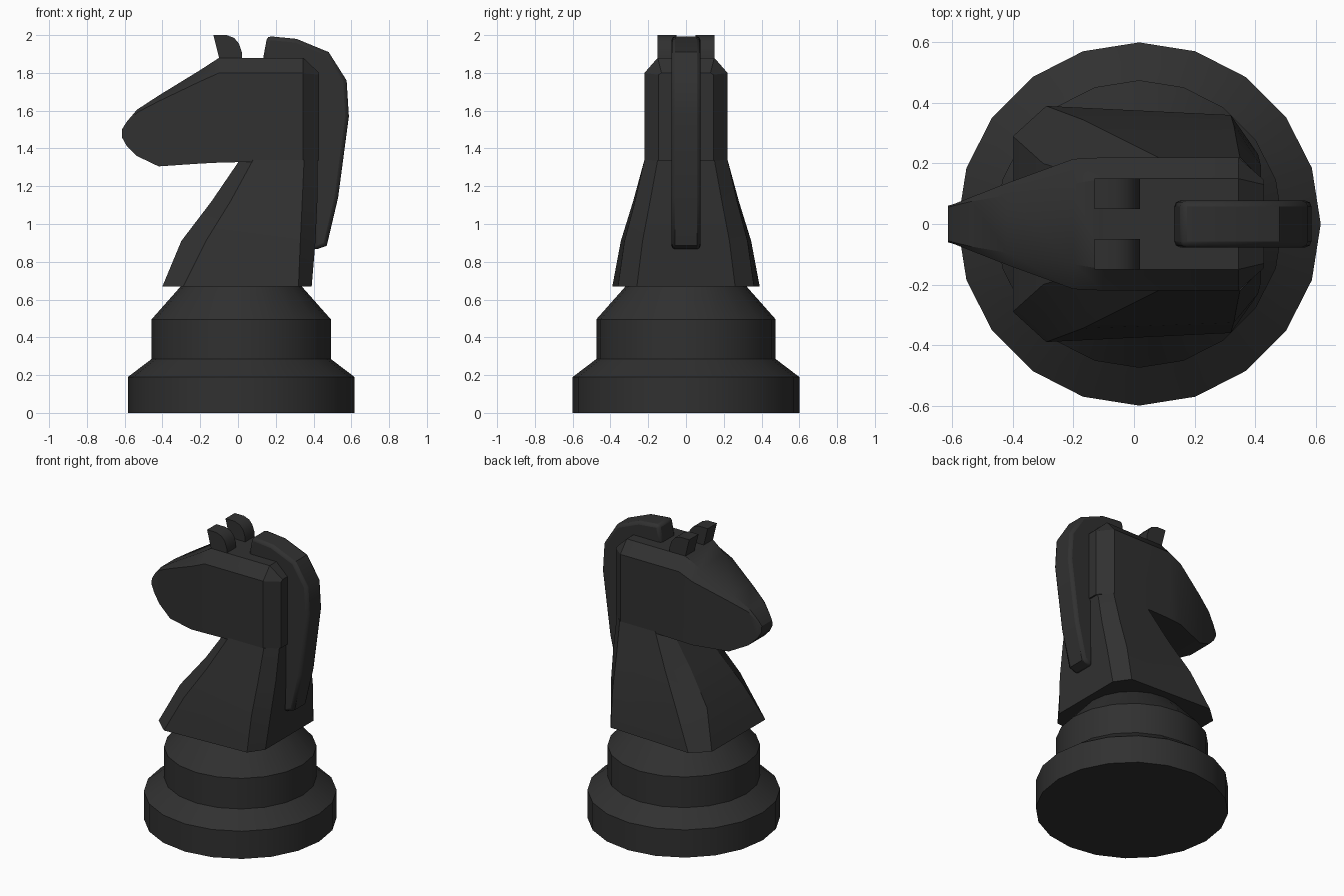
import bpy
import bmesh
import math

cube = bpy.data.objects.get("Cube")
if cube:
    bpy.data.objects.remove(cube, do_unlink=True)

black = bpy.data.materials.new("matte_black")
black.use_nodes = True
black.diffuse_color = (0.03, 0.03, 0.03, 1)
black.node_tree.nodes["Principled BSDF"].inputs["Base Color"].default_value = (0.03, 0.03, 0.03, 1)


def finish(name, bm, bevel=0):
    bmesh.ops.recalc_face_normals(bm, faces=bm.faces)
    mesh = bpy.data.meshes.new(name)
    bm.to_mesh(mesh)
    bm.free()
    obj = bpy.data.objects.new(name, mesh)
    bpy.context.collection.objects.link(obj)
    mesh.materials.append(black)
    bpy.ops.object.select_all(action='DESELECT')
    obj.select_set(True)
    bpy.context.view_layer.objects.active = obj
    bpy.ops.object.shade_smooth_by_angle(angle=math.radians(32))
    if bevel:
        mod = obj.modifiers.new("soft_edges", 'BEVEL')
        mod.width = bevel
        mod.segments = 2
        mod.limit_method = 'ANGLE'
        mod.angle_limit = math.radians(60)
    return obj


def loft(name, rings):
    """Skin matching closed rings and cap both ends."""
    bm = bmesh.new()
    loops = [[bm.verts.new(p) for p in ring] for ring in rings]
    n = len(loops[0])
    for a, b in zip(loops, loops[1:]):
        for i in range(n):
            j = (i + 1) % n
            bm.faces.new((a[i], a[j], b[j], b[i]))
    bm.faces.new(loops[0])
    bm.faces.new(loops[-1])
    return finish(name, bm)


def slab(name, profile, y0, y1, bevel=0):
    """Extrude an x-z outline from y0 to y1."""
    bm = bmesh.new()
    face = bm.faces.new([bm.verts.new((x, y0, z)) for x, z in profile])
    new = bmesh.ops.extrude_face_region(bm, geom=[face])["geom"]
    bmesh.ops.translate(bm, vec=(0, y1 - y0, 0),
                        verts=[v for v in new if isinstance(v, bmesh.types.BMVert)])
    return finish(name, bm, bevel)


def mirrored(half):
    """Complete a half ring across the y = 0 plane."""
    return half + [(x, -y, z) for x, y, z in reversed(half)]


# Turned base
SIDES = 20
turned = [(0.6, 0), (0.6, 0.19), (0.475, 0.285), (0.475, 0.495), (0.32, 0.67)]
loft("base", [[(0.017 + r * math.cos(i * math.tau / SIDES), r * math.sin(i * math.tau / SIDES), z)
               for i in range(SIDES)] for r, z in turned])

# Neck: z, front x, front half width, shoulder x, shoulder half width, rear x, back x, back half width
neck = [
    (0.67, -0.40, 0.29, -0.29, 0.39, 0.32, 0.39, 0.26),
    (0.91, -0.30, 0.20, -0.17, 0.345, 0.33, 0.41, 0.23),
    (1.12, -0.14, 0.15, -0.04, 0.28, 0.34, 0.42, 0.19),
    (1.34, 0.01, 0.14, 0.08, 0.22, 0.35, 0.42, 0.15),
]
loft("neck", [mirrored([(fx, fw, z), (sx, sw, z), (rx, sw - 0.03 * (1.34 - z) / 0.67, z), (bx, bw, z)])
              for z, fx, fw, sx, sw, rx, bx, bw in neck])

# Head: x, jaw z, cheek z, crown z, cheek half width, crown half width
head = [
    (-0.615, 1.46, 1.48, 1.50, 0.06, 0.055),
    (-0.59, 1.415, 1.525, 1.54, 0.068, 0.062),
    (-0.535, 1.36, 1.59, 1.605, 0.09, 0.075),
    (-0.42, 1.305, 1.65, 1.68, 0.135, 0.095),
    (-0.20, 1.32, 1.755, 1.815, 0.215, 0.133),
    (-0.10, 1.325, 1.80, 1.88, 0.22, 0.15),
    (0.345, 1.335, 1.80, 1.88, 0.22, 0.15),
    (0.43, 1.335, 1.79, 1.80, 0.145, 0.13),
]
loft("head", [mirrored([(x, w, jaw), (x, w, cheek), (x, t, crown)])
              for x, jaw, cheek, crown, w, t in head])

# Ears
ear = [(-0.095, 1.86), (-0.13, 2.0), (-0.06, 2.0), (-0.02, 1.985),
       (0.005, 1.955), (0.02, 1.91), (0.02, 1.86)]
for side, sign in (("left", 1), ("right", -1)):
    slab("ear_" + side, ear, sign * 0.05, sign * 0.15)

# Mane
mane = [(0.13, 1.86), (0.155, 1.995), (0.31, 1.98), (0.48, 1.91), (0.575, 1.76), (0.587, 1.57),
        (0.53, 1.14), (0.47, 0.885), (0.40, 0.86), (0.40, 1.3), (0.41, 1.78), (0.34, 1.86)]
slab("mane", mane, -0.077, 0.077, 0.02)
